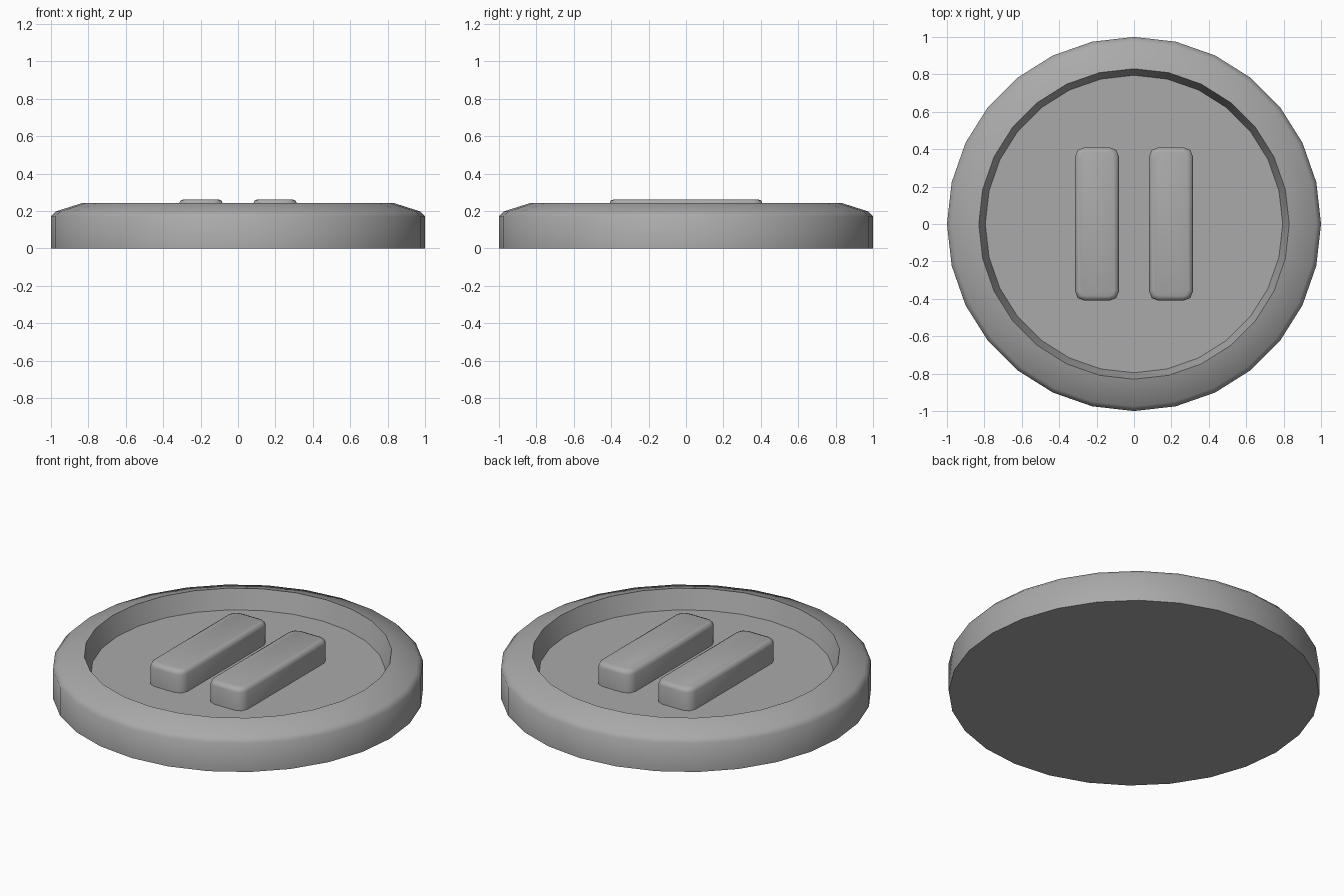
import bpy, bmesh, math
from mathutils import Matrix

cube = bpy.data.objects.get("Cube")
if cube:
    bpy.data.objects.remove(cube, do_unlink=True)

grey = bpy.data.materials.new("mid_grey")
grey.use_nodes = True
colour = (0.4, 0.4, 0.4, 1)
grey.diffuse_color = colour
grey.node_tree.nodes["Principled BSDF"].inputs["Base Color"].default_value = colour


def finish(bm, name, angle):
    """Turn a bmesh into a shaded object."""
    bmesh.ops.recalc_face_normals(bm, faces=bm.faces)
    mesh = bpy.data.meshes.new(name)
    bm.to_mesh(mesh)
    bm.free()
    mesh.materials.append(grey)
    obj = bpy.data.objects.new(name, mesh)
    bpy.context.collection.objects.link(obj)
    bpy.ops.object.select_all(action='DESELECT')
    obj.select_set(True)
    bpy.context.view_layer.objects.active = obj
    bpy.ops.object.shade_smooth_by_angle(angle=math.radians(angle))
    return obj


# Disc: a lathed profile with a sloping rim and a sunken floor
SIDES = 28
profile = [(1, 0), (1, 0.17), (0.975, 0.197), (0.83, 0.243), (0.795, 0.13)]
bm = bmesh.new()
rings = []
for r, z in profile:
    angles = [2 * math.pi * i / SIDES for i in range(SIDES)]
    rings.append([bm.verts.new((r * math.cos(a), r * math.sin(a), z)) for a in angles])
for low, high in zip(rings, rings[1:]):
    for i in range(SIDES):
        j = (i + 1) % SIDES
        bm.faces.new((low[i], low[j], high[j], high[i]))
bm.faces.new(rings[0][::-1])
bm.faces.new(rings[-1])
finish(bm, "coin_disc", 50)


# Raised bars: boxes with rounded corners and a softened top edge
def bar(name, x):
    bottom, top = 0.11, 0.262
    bm = bmesh.new()
    bmesh.ops.create_cube(bm, size=1)
    bm.transform(Matrix.Translation((x, 0, (bottom + top) / 2))
                 @ Matrix.Diagonal((0.235, 0.82, top - bottom, 1)))
    upright = [e for e in bm.edges if abs(e.verts[0].co.z - e.verts[1].co.z) > 0.1]
    bmesh.ops.bevel(bm, geom=upright, offset=0.05, segments=2, profile=0.5, affect='EDGES')
    rim = [e for e in bm.edges if all(v.co.z > top - 0.001 for v in e.verts)]
    bmesh.ops.bevel(bm, geom=rim, offset=0.025, segments=2, profile=0.5, affect='EDGES')
    finish(bm, name, 50)


for name, x in (("left_bar", 0.198), ("right_bar", -0.198)):
    bar(name, x)
